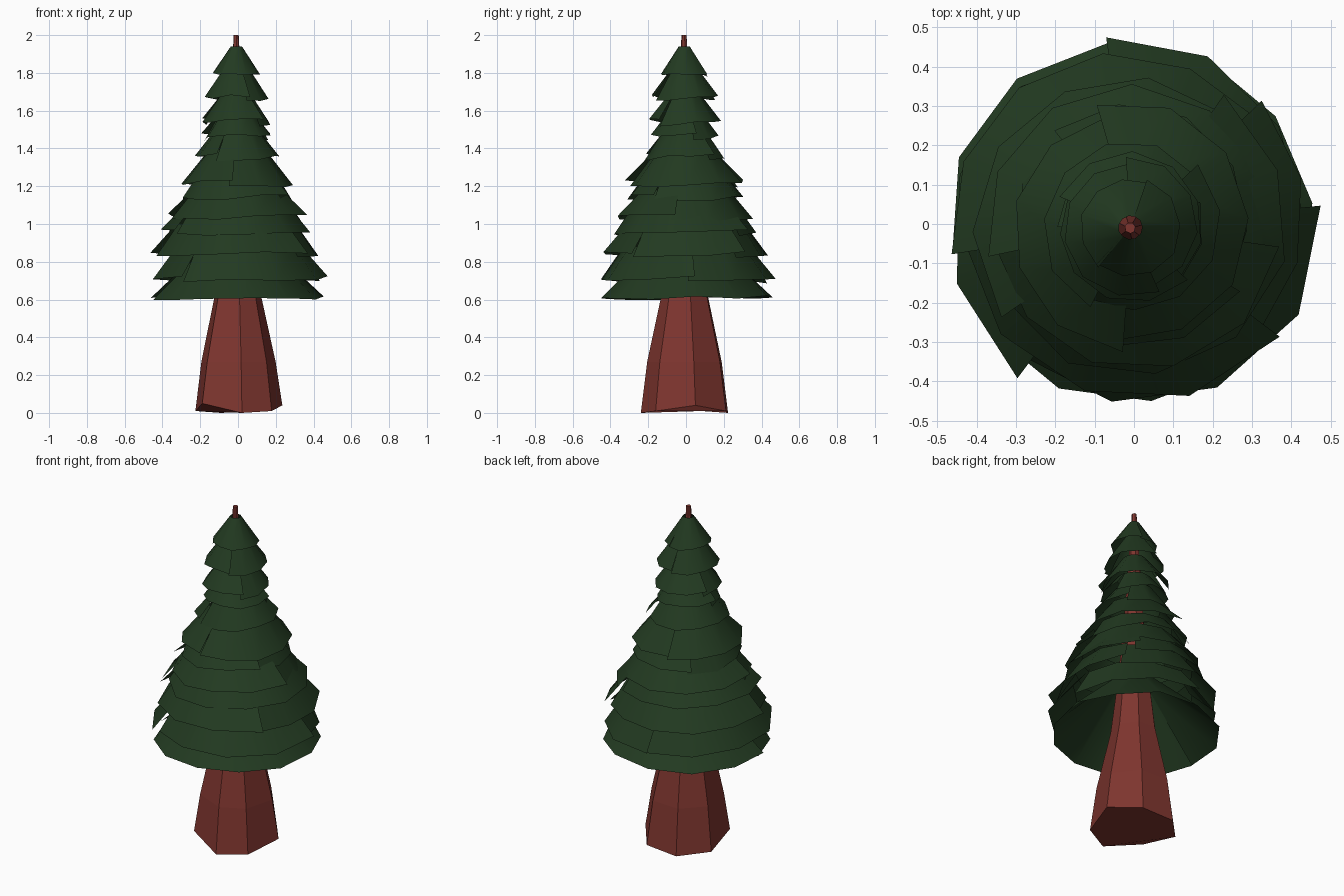
import bpy, bmesh, math, random

if "Cube" in bpy.data.objects:
    bpy.data.objects.remove(bpy.data.objects["Cube"])
random.seed(7)


def material(name, rgb):
    m = bpy.data.materials.new(name)
    m.diffuse_color = (*rgb, 1)
    m.use_nodes = True
    m.node_tree.nodes["Principled BSDF"].inputs["Base Color"].default_value = m.diffuse_color
    return m


def finish(bm, name, mat, smooth=False):
    me = bpy.data.meshes.new(name)
    bm.to_mesh(me)
    bm.free()
    me.materials.append(mat)
    for p in me.polygons:
        p.use_smooth = smooth
    ob = bpy.data.objects.new(name, me)
    bpy.context.collection.objects.link(ob)
    return ob


bark = material("bark", (0.21, 0.036, 0.028))
needles = material("needles", (0.016, 0.042, 0.015))

# Trunk: seven-sided flared lathe with an uneven foot and a bare tip
foot_angles = [-85, -42, 12, 62, 112, 160, 218]
foot_z = [0.0, 0.01, 0.04, 0.01, 0.0, 0.01, 0.05]
SIDES = len(foot_angles)
profile = [(0.24, 0.0), (0.205, 0.27), (0.128, 0.62), (0.095, 0.9),
           (0.062, 1.25), (0.045, 1.5), (0.018, 1.92), (0.014, 2.0)]
bm = bmesh.new()
rings = []
for i, (r, z) in enumerate(profile):
    drift = -0.01 * z / 2
    ring = []
    for k, deg in enumerate(foot_angles):
        a = math.radians(deg)
        ring.append(bm.verts.new((r * math.cos(a) + drift, r * math.sin(a) + drift,
                                  z + (foot_z[k] if i == 0 else 0))))
    rings.append(ring)
for lo, hi in zip(rings, rings[1:]):
    for k in range(SIDES):
        n = (k + 1) % SIDES
        bm.faces.new((lo[k], lo[n], hi[n], hi[k]))
bm.faces.new(rings[0][::-1])
bm.faces.new(rings[-1])
finish(bm, "trunk", bark)

# Foliage tiers: (rim radius, rim height), each an open ragged skirt
tiers = [(0.46, 0.61), (0.46, 0.705), (0.443, 0.835), (0.39, 0.955),
         (0.362, 1.035), (0.303, 1.135), (0.302, 1.21), (0.22, 1.35),
         (0.180, 1.465), (0.188, 1.54), (0.170, 1.665), (0.127, 1.79)]
seam_angles = {0: [185], 1: [2, 94, 229], 2: [40, 185, 319]}


def skirt(index, r, z, r_top, z_top, seams, flare):
    bm = bmesh.new()
    for s, start in enumerate(seams):
        end = seams[(s + 1) % len(seams)]
        span = (end - start) % 360 or 360
        steps = max(3, round(span / 31))
        prev = None
        # Each branch strip flares outwards until it overlaps the next one
        for k in range(steps + 1):
            t = k / steps
            a = math.radians(start + (span + 4) * t)
            grow = (t - 0.5) * 2 * flare
            rr = r * (1 + grow + random.uniform(-0.015, 0.02))
            zz = z + 0.3 * grow + random.uniform(-0.010, 0.010)
            rt = r_top * (1 + grow * 0.5)
            c, sn = math.cos(a), math.sin(a)
            off = -0.005 * z
            low = bm.verts.new((rr * c + off, rr * sn + off, zz))
            high = bm.verts.new((rt * c + off, rt * sn + off, z_top))
            if prev:
                bm.faces.new((prev[0], low, high, prev[1]))
            prev = (low, high)
    finish(bm, f"foliage_tier_{index + 1}", needles, True)


for i, (r, z) in enumerate(tiers):
    if i == 0:
        # Lowest skirt closes right up to the trunk
        r_top, z_top = 0.11, 0.94
    elif i + 1 < len(tiers):
        nr, nz = tiers[i + 1]
        z_top = nz + 0.045
        # Keep the upper edge tucked beneath the next skirt
        r_top = max(min(r - 0.72 * (z_top - z), nr - 0.07), 0.06)
    else:
        r_top, z_top = 0.03, 1.94
    first = (i * 137) % 360
    seams = seam_angles.get(i, [first, (first + 160) % 360])
    skirt(i, r, z, r_top, z_top, seams, 0.02 if i in (0, 11) else 0.045)
